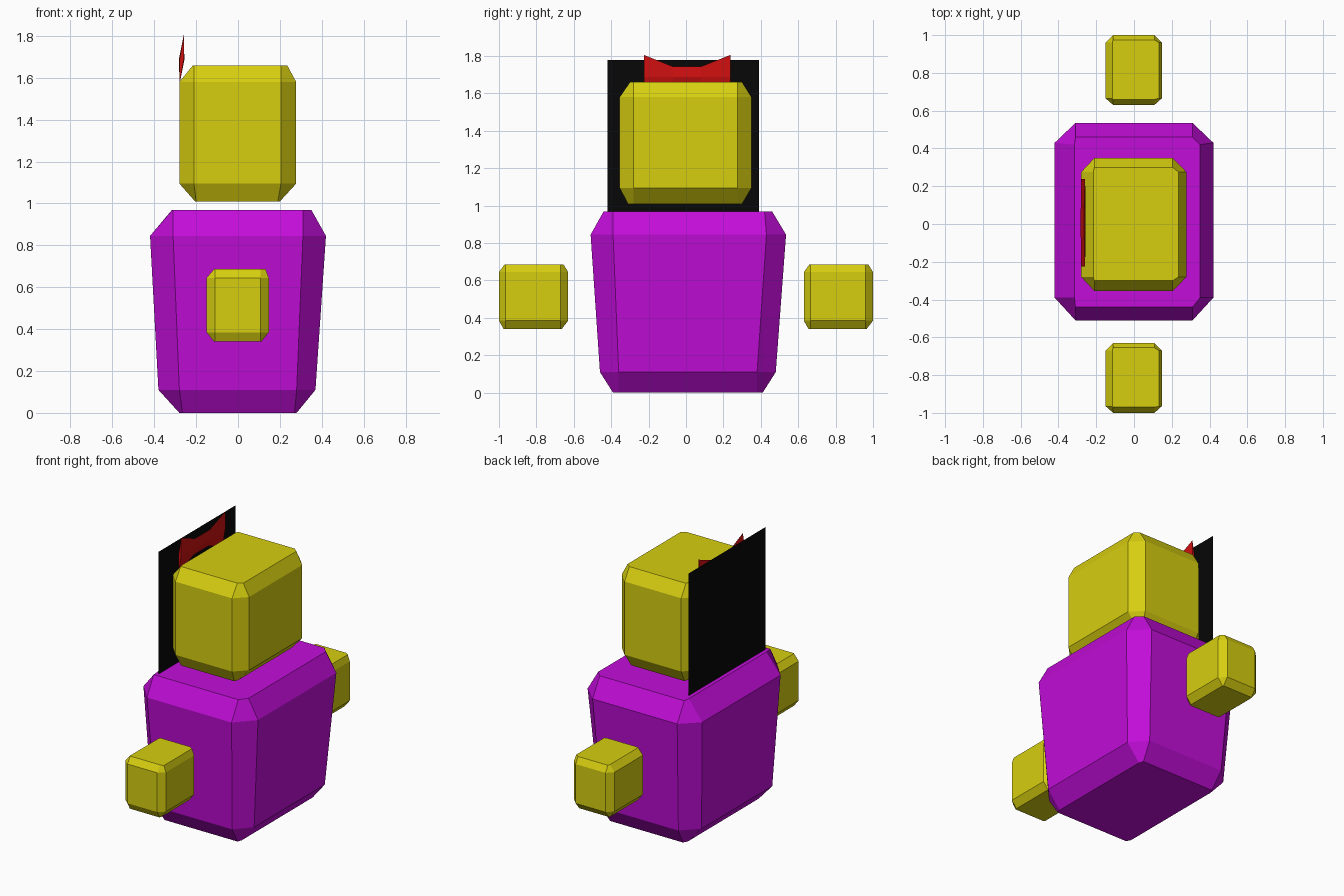
import bpy
import math

if "Cube" in bpy.data.objects:
    bpy.data.objects.remove(bpy.data.objects["Cube"])


def material(name, rgb):
    m = bpy.data.materials.new(name)
    m.diffuse_color = (*rgb, 1)
    m.use_nodes = True
    m.node_tree.nodes["Principled BSDF"].inputs["Base Color"].default_value = m.diffuse_color
    return m


PURPLE = material("purple", (0.54, 0.004, 0.69))
YELLOW = material("yellow", (0.68, 0.62, 0.005))
RED = material("red", (0.62, 0.005, 0.005))
BLACK = material("black", (0.002, 0.002, 0.002))


def add_mesh(name, verts, faces, mat):
    me = bpy.data.meshes.new(name)
    me.from_pydata(verts, [], faces)
    me.materials.append(mat)
    ob = bpy.data.objects.new(name, me)
    bpy.context.collection.objects.link(ob)
    return ob


def loft(name, rings, mat):
    """Join equal-length rings of points and cap both ends."""
    n = len(rings[0])
    verts = [p for r in rings for p in r]
    faces = [tuple(reversed(range(n))),
             tuple(range(len(verts) - n, len(verts)))]
    for k in range(len(rings) - 1):
        for i in range(n):
            j = (i + 1) % n
            faces.append((k * n + i, k * n + j, (k + 1) * n + j, (k + 1) * n + i))
    return add_mesh(name, verts, faces, mat)


def octagon(z, x, y, fx, fy, oy=0):
    """Cut-corner rectangle: outer limits x, y and flat-side limits fx, fy."""
    pts = [(fx[0], y[0]), (fx[1], y[0]), (x[1], fy[0]), (x[1], fy[1]),
           (fx[1], y[1]), (fx[0], y[1]), (x[0], fy[1]), (x[0], fy[0])]
    return [(px, py + oy, z) for px, py in pts]


# Tapered chamfered body
loft("body", [
    octagon(0.0, (-0.28, 0.28), (-0.39, 0.41), (-0.265, 0.27), (-0.36, 0.38)),
    octagon(0.11, (-0.38, 0.37), (-0.46, 0.48), (-0.28, 0.28), (-0.36, 0.38)),
    octagon(0.845, (-0.42, 0.42), (-0.51, 0.535), (-0.31, 0.31), (-0.39, 0.43)),
    octagon(0.97, (-0.315, 0.35), (-0.44, 0.46), (-0.31, 0.31), (-0.39, 0.42)),
], PURPLE)

# Chamfered head
HX, HY, HFX, HFY = (-0.28, 0.278), (-0.355, 0.35), (-0.21, 0.205), (-0.28, 0.275)
loft("head", [
    octagon(1.01, (-0.205, 0.20), (-0.31, 0.30), (-0.20, 0.19), HFY),
    octagon(1.095, HX, HY, HFX, HFY),
    octagon(1.58, HX, HY, HFX, HFY),
    octagon(1.66, (-0.215, 0.235), (-0.30, 0.30), HFX, HFY),
], YELLOW)

# Floating hands, front and back
AX, AY, AFX, AFY = (-0.15, 0.147), (-0.185, 0.185), (-0.11, 0.108), (-0.15, 0.145)
for name, oy in (("front_hand", -0.815), ("back_hand", 0.815)):
    loft(name, [
        octagon(0.34, (-0.115, 0.112), (-0.16, 0.15), AFX, AFY, oy),
        octagon(0.385, AX, AY, AFX, AFY, oy),
        octagon(0.645, AX, AY, AFX, AFY, oy),
        octagon(0.686, (-0.115, 0.132), (-0.155, 0.16), AFX, AFY, oy),
    ], YELLOW)

# Thin bow, lens-shaped in section and leaning towards the head
bow = loft("bow", [
    [(0, y, -h), (t, y, 0), (0, y, h), (-t, y, 0)]
    for y, h, t in ((-0.225, 0.118, 0.01), (-0.07, 0.056, 0.013),
                    (0.08, 0.056, 0.013), (0.237, 0.118, 0.01))
], RED)
bow.location = (-0.269, 0, 1.688)
bow.rotation_euler = (0, math.radians(5), 0)

# Flat black panel beside the head
PX = -0.29
add_mesh("side_panel", [(PX, -0.42, 0.97), (PX, -0.42, 1.78),
                        (PX, 0.39, 1.78), (PX, 0.39, 0.97)],
         [(0, 1, 2, 3)], BLACK)
